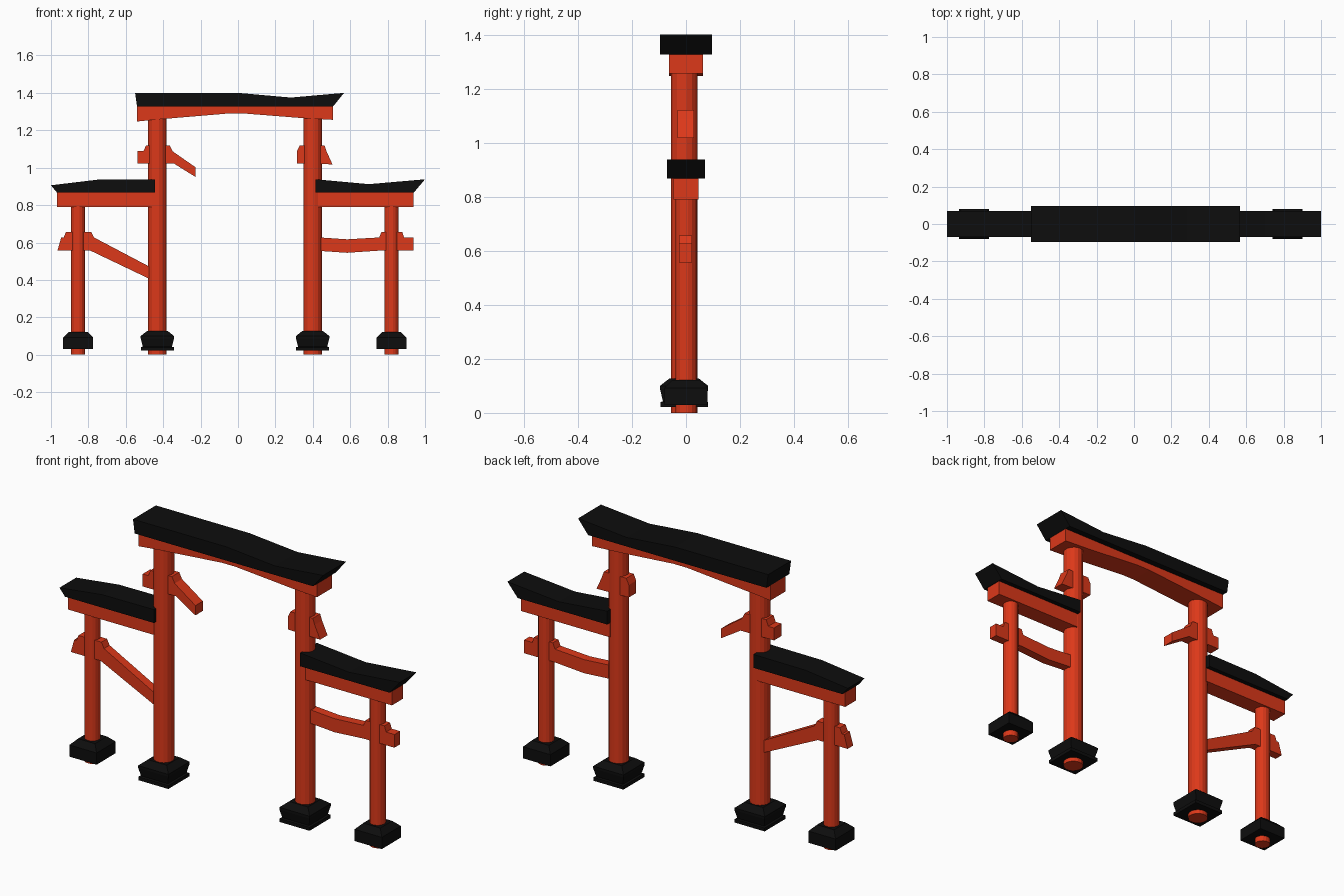
import bpy, bmesh, math

if "Cube" in bpy.data.objects:
    bpy.data.objects.remove(bpy.data.objects["Cube"])


def material(name, rgb):
    m = bpy.data.materials.new(name)
    m.diffuse_color = (*rgb, 1)
    m.use_nodes = True
    m.node_tree.nodes["Principled BSDF"].inputs["Base Color"].default_value = m.diffuse_color
    return m


RED = material("vermilion", (0.72, 0.04, 0.01))
BLACK = material("black", (0.004, 0.004, 0.004))


def finish(name, bm, mat):
    bmesh.ops.recalc_face_normals(bm, faces=bm.faces)
    me = bpy.data.meshes.new(name)
    bm.to_mesh(me)
    bm.free()
    me.materials.append(mat)
    ob = bpy.data.objects.new(name, me)
    bpy.context.collection.objects.link(ob)
    return ob


def extrude_xz(name, pts, y0, y1, mat):
    """Front (x, z) outline extruded from y0 to y1."""
    bm = bmesh.new()
    f = bm.faces.new([bm.verts.new((x, y0, z)) for x, z in pts])
    ext = bmesh.ops.extrude_face_region(bm, geom=[f])["geom"]
    moved = [v for v in ext if isinstance(v, bmesh.types.BMVert)]
    bmesh.ops.translate(bm, vec=(0, y1 - y0, 0), verts=moved)
    return finish(name, bm, mat)


def stack(name, x, y, rings, sides, mat):
    """Rings of (radius, z) joined into a capped solid; 4 sides gives a square."""
    bm = bmesh.new()
    k = math.sqrt(2) if sides == 4 else 1
    loops = []
    for r, z in rings:
        ring = []
        for i in range(sides):
            a = 2 * math.pi * (i + 0.5) / sides
            ring.append(bm.verts.new((x + k * r * math.cos(a), y + k * r * math.sin(a), z)))
        loops.append(ring)
    for a, b in zip(loops, loops[1:]):
        for i in range(sides):
            j = (i + 1) % sides
            bm.faces.new((a[i], a[j], b[j], b[i]))
    bm.faces.new(loops[0])
    bm.faces.new(loops[-1])
    return finish(name, bm, mat)


# Posts and stone feet
BIG_FOOT = [(0.088, 0.022), (0.088, 0.04), (0.078, 0.043), (0.08, 0.05),
            (0.089, 0.088), (0.089, 0.1), (0.055, 0.127)]
SMALL_FOOT = [(0.08, 0.03), (0.08, 0.092), (0.05, 0.122)]
for side, xb, xs in (("left", -0.431, -0.855), ("right", 0.399, 0.821)):
    stack(f"{side}_main_post", xb, -0.006, [(0.05, 0), (0.05, 1.27)], 16, RED)
    stack(f"{side}_main_foot", xb, -0.007, BIG_FOOT, 4, BLACK)
    stack(f"{side}_outer_post", xs, 0, [(0.039, 0), (0.039, 0.8)], 16, RED)
    stack(f"{side}_outer_foot", xs, 0, SMALL_FOOT, 4, BLACK)

# Main lintel and cap
extrude_xz("main_lintel", [(-0.54, 1.247), (-0.43, 1.258), (-0.05, 1.29), (0.03, 1.29),
                           (0.36, 1.264), (0.508, 1.256), (0.508, 1.328), (-0.54, 1.328)],
           -0.063, 0.063, RED)
extrude_xz("main_cap", [(-0.54, 1.327), (0.508, 1.327), (0.567, 1.4), (0.283, 1.375),
                        (0, 1.4), (-0.55, 1.4)], -0.096, 0.096, BLACK)

# Side lintels and caps
for side, x0, x1 in (("left", -0.968, -0.445), ("right", 0.414, 0.937)):
    extrude_xz(f"{side}_lintel", [(x0, 0.79), (x1, 0.79), (x1, 0.868), (x0, 0.868)],
               -0.046, 0.046, RED)
extrude_xz("left_cap", [(-0.968, 0.867), (-0.445, 0.867), (-0.445, 0.938), (-0.75, 0.936),
                        (-1.0, 0.906)], -0.07, 0.07, BLACK)
extrude_xz("right_cap", [(0.414, 0.867), (0.94, 0.867), (1.0, 0.938), (0.7, 0.912),
                         (0.414, 0.938)], -0.07, 0.07, BLACK)

# Lower tie beams with their wedges
extrude_xz("left_tie_beam", [(-0.965, 0.557), (-0.945, 0.627), (-0.932, 0.627), (-0.92, 0.657),
                             (-0.785, 0.657), (-0.77, 0.627), (-0.43, 0.448), (-0.43, 0.385),
                             (-0.79, 0.557)], -0.025, 0.022, RED)
extrude_xz("right_tie_beam", [(0.41, 0.557), (0.583, 0.545), (0.76, 0.557), (0.937, 0.557),
                              (0.937, 0.627), (0.888, 0.627), (0.878, 0.657), (0.767, 0.657),
                              (0.755, 0.627), (0.583, 0.617), (0.41, 0.629)],
           -0.025, 0.022, RED)

# Broken upper tie beam stubs with their wedges
extrude_xz("left_upper_stub", [(-0.538, 1.022), (-0.342, 1.022), (-0.228, 0.951),
                               (-0.228, 1.003), (-0.35, 1.088), (-0.366, 1.12),
                               (-0.492, 1.12), (-0.505, 1.088), (-0.538, 1.088)],
           -0.032, 0.03, RED)
extrude_xz("right_upper_stub", [(0.315, 1.022), (0.505, 1.018), (0.473, 1.088), (0.462, 1.12),
                                (0.33, 1.12), (0.315, 1.088)], -0.032, 0.03, RED)
